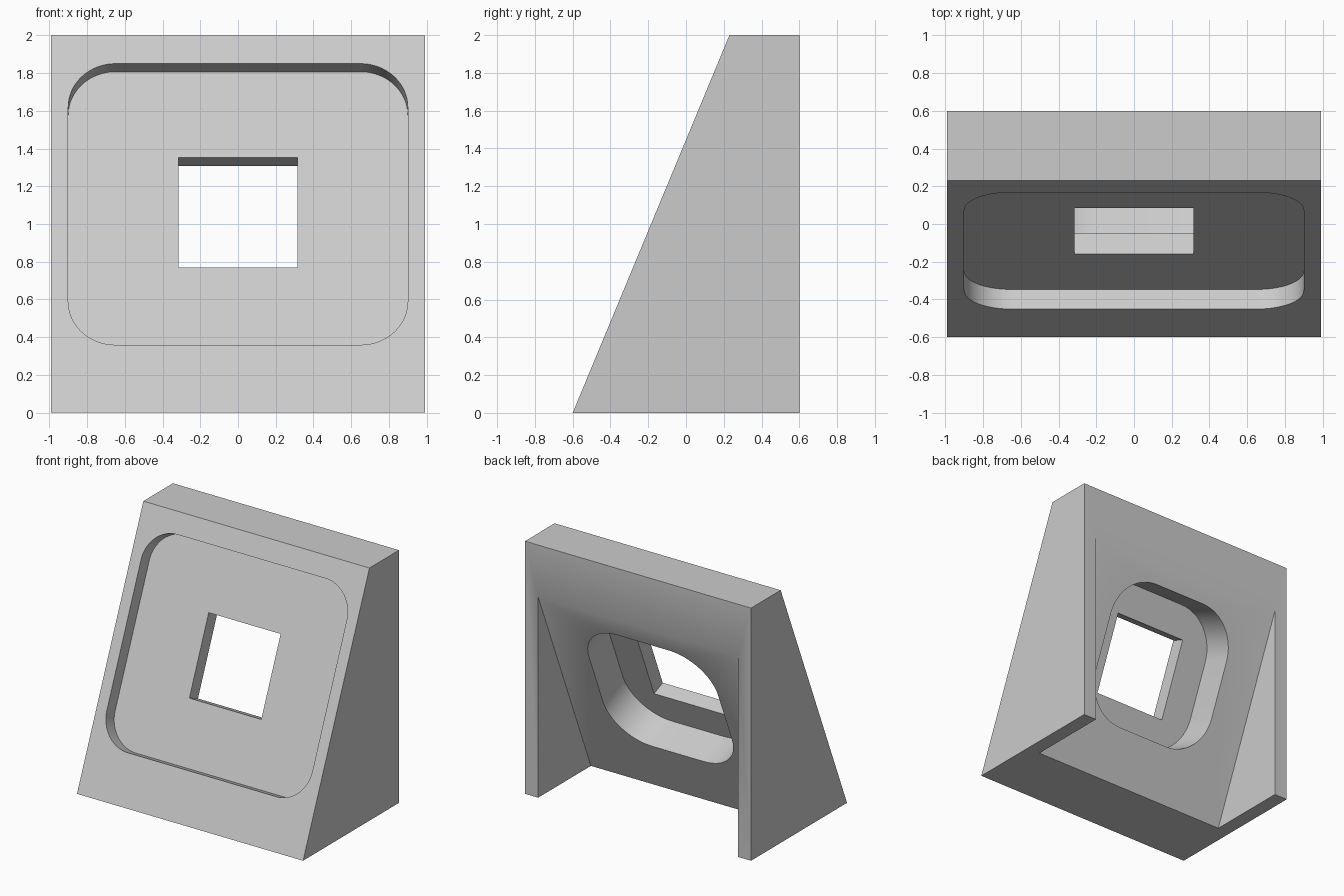
import bpy, bmesh
from math import atan2, sin, cos, pi, radians
from mathutils import Matrix

old = bpy.data.objects.get("Cube")
if old:
    bpy.data.objects.remove(old, do_unlink=True)

grey = bpy.data.materials.new("light_grey")
grey.use_nodes = True
colour = (0.6, 0.6, 0.6, 1)
grey.diffuse_color = colour
grey.node_tree.nodes["Principled BSDF"].inputs["Base Color"].default_value = colour


def prism(name, start, offset, matrix=None):
    """Extrude a closed outline into a solid."""
    bm = bmesh.new()
    face = bm.faces.new([bm.verts.new(p) for p in start])
    out = bmesh.ops.extrude_face_region(bm, geom=[face], use_keep_orig=True)
    verts = [g for g in out["geom"] if isinstance(g, bmesh.types.BMVert)]
    bmesh.ops.translate(bm, verts=verts, vec=offset)
    if matrix:
        bm.transform(matrix)
    bmesh.ops.recalc_face_normals(bm, faces=bm.faces)
    mesh = bpy.data.meshes.new(name)
    bm.to_mesh(mesh)
    bm.free()
    mesh.materials.append(grey)
    obj = bpy.data.objects.new(name, mesh)
    bpy.context.collection.objects.link(obj)
    return obj


def side_prism(name, half, profile):
    return prism(name, [(-half, y, z) for y, z in profile], (2 * half, 0, 0))


# Frame on the sloping face: local y runs up the slope, local z points out
tilt = atan2(2, 0.83)
slope = Matrix.Translation((0, -0.142, 1.105)) @ Matrix.Rotation(tilt, 4, 'X')


def slope_cutter(name, a, b, r, near, far, steps=16):
    """Rounded rectangle cut into the slope between two depths."""
    pts = []
    for q, (sx, sy) in enumerate([(1, 1), (-1, 1), (-1, -1), (1, -1)]):
        for i in range(steps + 1 if r else 1):
            t = (q + i / steps) * pi / 2
            pts.append((sx * (a - r) + r * cos(t), sy * (b - r) + r * sin(t), -near))
    return prism(name, pts, (0, 0, near - far), slope)


# Wedge body
body = side_prism("wedge_housing", 0.99, [(-0.6, 0), (0.6, 0), (0.6, 2), (0.23, 2)])

# Hollow open at the back and underneath, then front recess, rear pocket, square hole
cutters = [
    side_prism("rear_hollow", 0.875, [(-0.143, -0.2), (0.8, -0.2), (0.8, 2.072)]),
    slope_cutter("front_recess", 0.9, 0.807, 0.25, -0.2, 0.113),
    slope_cutter("rear_pocket", 0.565, 0.565, 0.34, 0.23, 0.6),
    slope_cutter("square_hole", 0.315, 0.316, 0, 0, 0.4),
]
for cutter in cutters:
    cutter.hide_render = True
    mod = body.modifiers.new(cutter.name, 'BOOLEAN')
    mod.operation = 'DIFFERENCE'
    mod.solver = 'EXACT'
    mod.object = cutter

# Bake the cuts and drop the cutters
graph = bpy.context.evaluated_depsgraph_get()
cut_mesh = bpy.data.meshes.new_from_object(body.evaluated_get(graph))
body.modifiers.clear()
body.data = cut_mesh
for cutter in cutters:
    bpy.data.objects.remove(cutter, do_unlink=True)

bpy.ops.object.select_all(action='DESELECT')
body.select_set(True)
bpy.context.view_layer.objects.active = body
bpy.ops.object.shade_smooth_by_angle(angle=radians(30))
